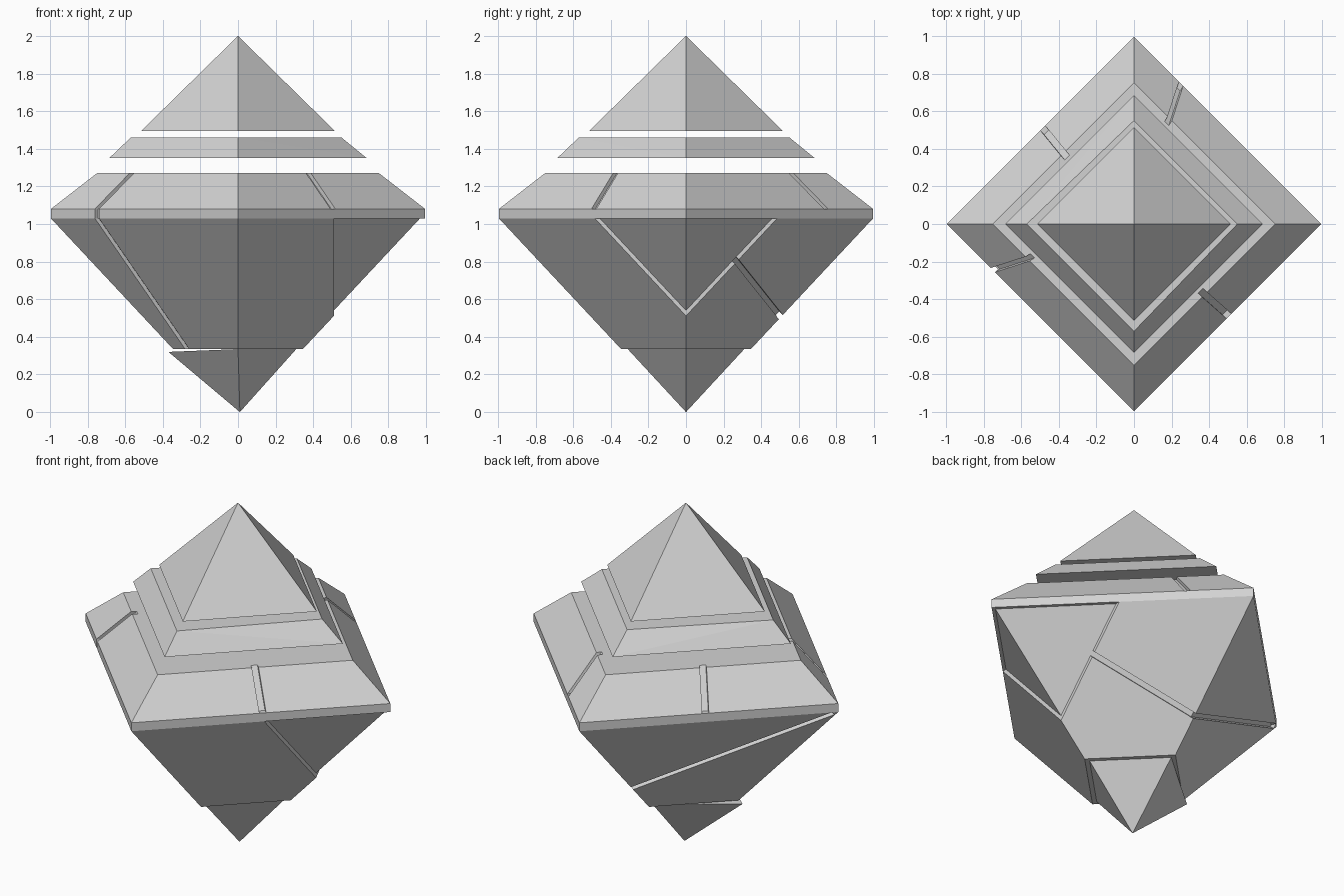
import bpy, bmesh
from mathutils import Vector, Matrix

cube = bpy.data.objects.get("Cube")
if cube:
    bpy.data.objects.remove(cube, do_unlink=True)

# Single stone colour
stone = bpy.data.materials.new("light_grey_stone")
stone.use_nodes = True
GREY = (0.65, 0.65, 0.65, 1)
stone.diffuse_color = GREY
bsdf = stone.node_tree.nodes["Principled BSDF"]
bsdf.inputs["Base Color"].default_value = GREY
bsdf.inputs["Roughness"].default_value = 0.9


def finish(name, bm):
    bmesh.ops.recalc_face_normals(bm, faces=bm.faces)
    mesh = bpy.data.meshes.new(name)
    bm.to_mesh(mesh)
    bm.free()
    mesh.materials.append(stone)
    obj = bpy.data.objects.new(name, mesh)
    bpy.context.scene.collection.objects.link(obj)
    return obj


def diamond(radii, z):
    """Four corners on the axes: +x, +y, -x, -y."""
    if not isinstance(radii, tuple):
        radii = (radii,) * 4
    dirs = ((1, 0), (0, 1), (-1, 0), (0, -1))
    return [Vector((r * d[0], r * d[1], z)) for r, d in zip(radii, dirs)]


def loft(name, low, high, keep=None):
    """Solid between two corner lists; keep=(x, side) slices it at x."""
    bm = bmesh.new()
    bmesh.ops.convex_hull(bm, input=[bm.verts.new(p) for p in low + high])
    bmesh.ops.dissolve_limit(bm, angle_limit=0.002, verts=bm.verts, edges=bm.edges)
    if keep:
        x, side = keep
        cut = bmesh.ops.bisect_plane(
            bm, geom=bm.verts[:] + bm.edges[:] + bm.faces[:],
            plane_co=(x, 0, 0), plane_no=(-side, 0, 0), clear_outer=True)
        edges = [e for e in cut["geom_cut"] if isinstance(e, bmesh.types.BMEdge)]
        bmesh.ops.contextual_create(bm, geom=edges)
    return finish(name, bm)


def groove(obj, start, end, normal, width=0.03, depth=0.022, extend=0.04):
    """Cut a straight channel into a face of obj."""
    a, b = Vector(start), Vector(end)
    along = (b - a).normalized()
    side = Vector(normal).normalized().cross(along).normalized()
    out = along.cross(side)
    height = depth + 0.06
    centre = (a + b) / 2 + out * (height / 2 - depth)
    frame = Matrix((along, side, out)).transposed().to_4x4()
    size = Matrix.Diagonal(((b - a).length + 2 * extend, width, height, 1))
    bm = bmesh.new()
    bmesh.ops.create_cube(bm, size=1, matrix=Matrix.Translation(centre) @ frame @ size)
    cutter = finish("groove_cutter", bm)
    cutter.hide_render = True
    mod = obj.modifiers.new("groove", "BOOLEAN")
    mod.operation = "DIFFERENCE"
    mod.solver = "EXACT"
    mod.object = cutter
    bpy.context.view_layer.objects.active = obj
    bpy.ops.object.modifier_apply(modifier=mod.name)
    bpy.data.objects.remove(cutter, do_unlink=True)


# Floating cap and middle tier
loft("top_pyramid", diamond(0.515, 1.495), [Vector((0, 0, 2))])
loft("middle_slab", diamond(0.685, 1.35), diamond((0.55, 0.55, 0.57, 0.57), 1.46))

# Wide tier with its rim band
slab = loft("wide_slab", diamond(0.995, 1.08), diamond(0.75, 1.27))
band = loft("rim_band", diamond(0.995, 1.03), diamond(0.995, 1.08))

# Lower body, with a slightly recessed corner on the left
lower = loft("lower_body", diamond(0.345, 0.335), diamond(0.995, 1.03), (0.51, -1))
loft("recessed_corner", diamond(0.318, 0.335), diamond(0.968, 1.03), (0.51, 1))

# Bottom tip, pulled outward on one corner
tip_top = diamond((0.31, 0.31, 0.37, 0.31), 0.335)
tip_top[2].z = 0.32
loft("bottom_tip", [Vector((0.01, 0, 0))], tip_top)

# Channels on the wide tier
K = 1.29
groove(slab, (0.375, -0.375, 1.27), (0.505, -0.49, 1.08), (1, -1, K), 0.036)
groove(slab, (-0.375, 0.375, 1.27), (-0.485, 0.51, 1.08), (-1, 1, K), 0.036)
groove(slab, (0.19, 0.56, 1.27), (0.25, 0.745, 1.08), (1, 1, K))

# One channel running down through tier, rim and lower body
groove(slab, (-0.565, -0.185, 1.27), (-0.75, -0.245, 1.08), (-1, -1, K))
groove(band, (-0.75, -0.245, 1.08), (-0.75, -0.245, 1.03), (-1, -1, 0))
S = -0.935
groove(lower, (-0.75, -0.245, 1.03), (-0.27, -0.075, 0.335), (-1, -1, S))

# Channel wrapping around the back edge of the lower body
groove(lower, (0.51, 0.27, 0.8), (0, 0.505, 0.505), (1, 1, S), extend=0.015)
groove(lower, (0, 0.505, 0.505), (-0.96, 0.02, 1.015), (-1, 1, S), extend=0.015)
